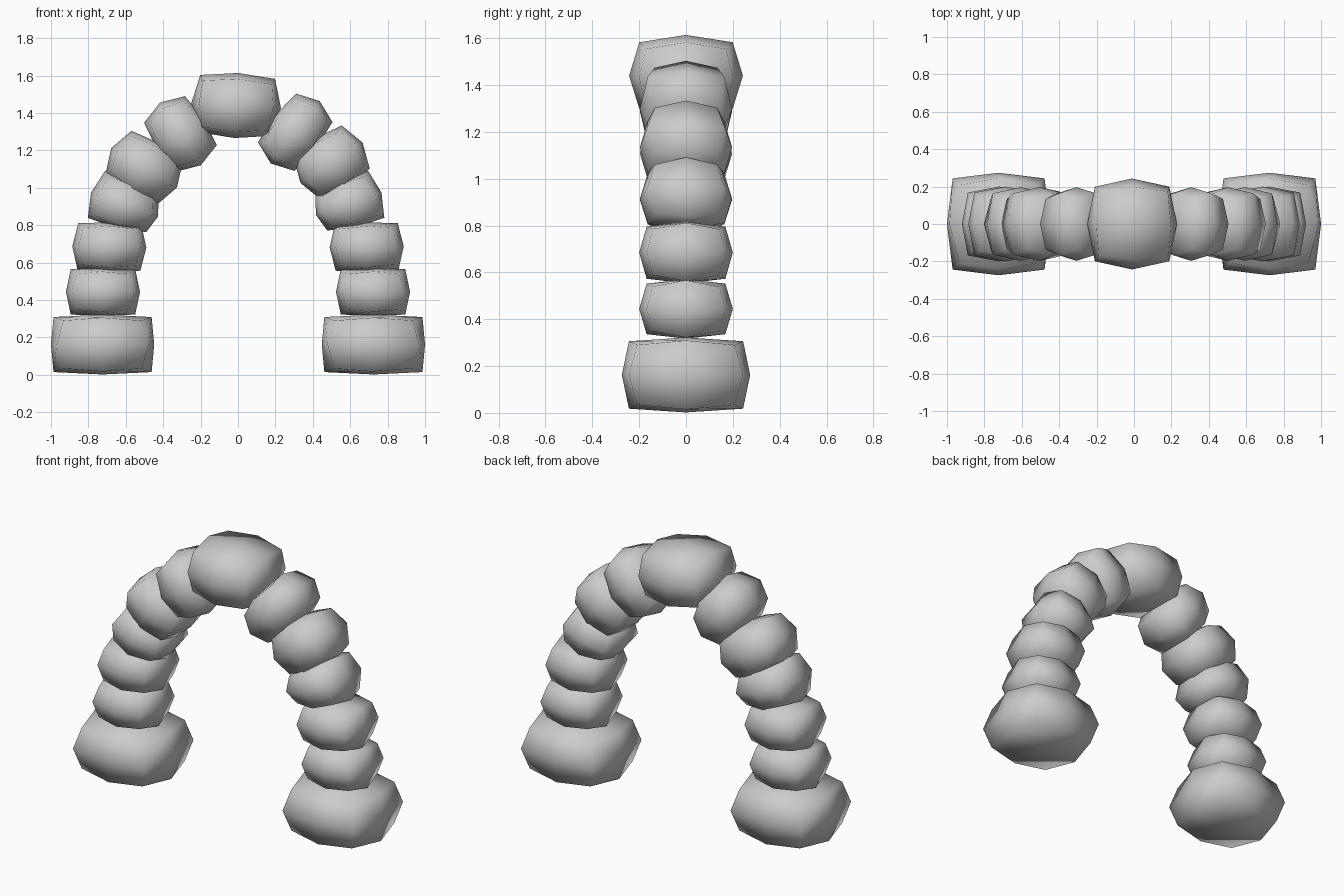
import bpy, bmesh
from math import cos, sin, radians

if "Cube" in bpy.data.objects:
    bpy.data.objects.remove(bpy.data.objects["Cube"])


def stone(name, side, x, z, angle, half, taper=0.0, outline=(0.87, 0.93), rim=0.84, corner=0.71):
    """Rounded block: a 3x3-point cube whose edges and corners are pulled in.
    Local x runs outward along the arch radius, local z along the arch."""
    bm = bmesh.new()
    bmesh.ops.create_cube(bm, size=2)
    bmesh.ops.subdivide_edges(bm, edges=bm.edges[:], cuts=1, use_grid_fill=True)
    c, s = cos(radians(angle)), sin(radians(angle))
    for v in bm.verts:
        u, d, w = (round(k) for k in v.co)
        f = (1, 1, 1)
        if u and d and w:                       # true corners
            f = (corner, corner, corner + 0.04)
        elif u and w:                           # corners of the front outline
            f = (outline[0], 1, outline[1])
        elif d and (u or w):                    # rims of front and back faces
            f = (rim, rim, rim + 0.01)
        px, py, pz = (k * g * h for k, g, h in zip((u, d, w), f, half))
        pz *= 1 + taper * u
        v.co = (side * (x + px * c - pz * s), py, z + px * s + pz * c)
    bmesh.ops.recalc_face_normals(bm, faces=bm.faces[:])
    me = bpy.data.meshes.new(name)
    bm.to_mesh(me)
    bm.free()
    me.shade_smooth()
    ob = bpy.data.objects.new(name, me)
    bpy.context.collection.objects.link(ob)


# footing stones and the straight part of both legs
for side, tag in ((1, "right"), (-1, "left")):
    stone(f"footing_{tag}", side, 0.724, 0.162, 0, (0.276, 0.274, 0.16), 0.0, (0.95, 0.92), 0.89, 0.76)
    stone(f"leg_stone_1_{tag}", side, 0.722, 0.444, 0, (0.198, 0.2, 0.127), 0, (0.87, 0.96))
    stone(f"leg_stone_2_{tag}", side, 0.688, 0.684, 1, (0.198, 0.2, 0.131), 0, (0.85, 0.95))

# curved part: x, z, tilt, radial half size, half size along arch, taper
right = [(0.592, 0.915, 19, 0.185, 0.133, 0.15),
         (0.50, 1.134, 33, 0.198, 0.158, 0.0),
         (0.306, 1.297, 52, 0.212, 0.142, 0.0)]
left = [(0.607, 0.91, 20, 0.19, 0.133, 0.15),
        (0.502, 1.107, 31, 0.205, 0.155, 0.0),
        (0.308, 1.288, 57, 0.2, 0.15, 0.0)]
for side, tag, rows in ((1, "right", right), (-1, "left", left)):
    for i, (x, z, a, hx, hz, t) in enumerate(rows):
        stone(f"arch_stone_{i + 1}_{tag}", side, x, z, a, (hx, 0.197, hz), t,
              (0.78, 0.87) if i else (0.84, 0.87), 0.83, 0.68)

# keystone
stone("keystone", 1, -0.01, 1.44, 87, (0.174, 0.243, 0.24), 0.03, (0.88, 0.81), 0.82, 0.71)
